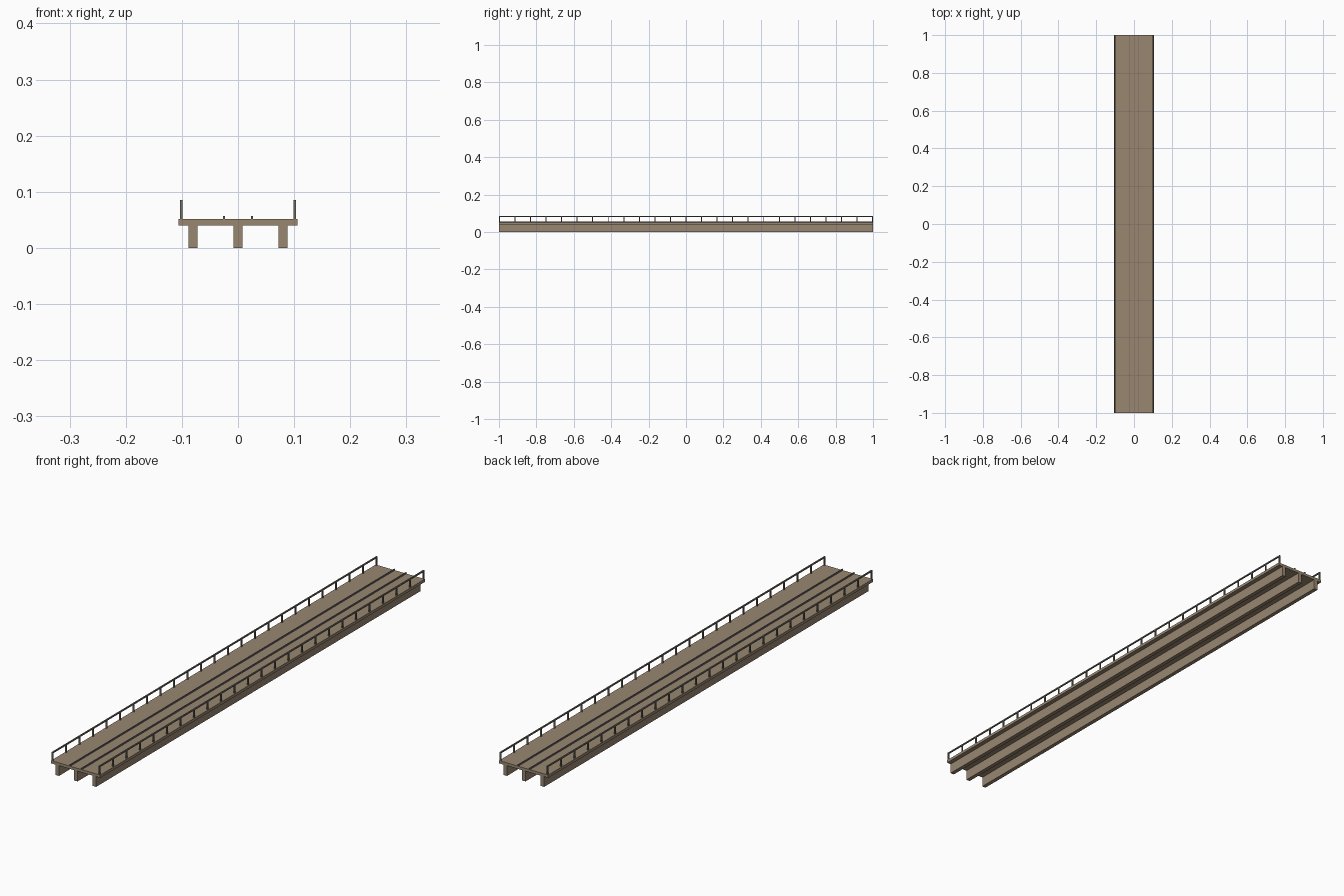
import bpy
import bmesh
from mathutils import Matrix, Vector

cube = bpy.data.objects.get("Cube")
if cube:
    bpy.data.objects.remove(cube, do_unlink=True)


def material(name, rgb):
    mat = bpy.data.materials.new(name)
    mat.use_nodes = True
    color = (*rgb, 1)
    mat.diffuse_color = color
    mat.node_tree.nodes["Principled BSDF"].inputs["Base Color"].default_value = color
    return mat


def boxes(name, mat, parts):
    """One object from a list of (low corner, high corner) boxes."""
    bm = bmesh.new()
    for low, high in parts:
        low, high = Vector(low), Vector(high)
        place = Matrix.Translation((low + high) / 2) @ Matrix.Diagonal((*(high - low), 1))
        bmesh.ops.create_cube(bm, size=1, matrix=place)
    mesh = bpy.data.meshes.new(name)
    bm.to_mesh(mesh)
    bm.free()
    mesh.materials.append(mat)
    obj = bpy.data.objects.new(name, mesh)
    bpy.context.collection.objects.link(obj)
    return obj


concrete = material("brown concrete", (0.319, 0.242, 0.166))
railing = material("grey railing metal", (0.175, 0.162, 0.128))
steel = material("grey rail steel", (0.162, 0.145, 0.155))

END = 1.0
DECK_LOW, DECK_TOP, RAIL_TOP = 0.040, 0.051, 0.085
BAYS = 24
bar = 0.0025

# Deck slab
boxes("deck", concrete, [((-0.106, -END, DECK_LOW), (0.106, END, DECK_TOP))])

# Longitudinal girders
for name, x in (("right_girder", -0.08), ("middle_girder", 0), ("left_girder", 0.08)):
    boxes(name, concrete, [((x - 0.008, -END, 0), (x + 0.008, END, DECK_LOW))])

for side, s in (("right", -1), ("left", 1)):
    # Running rail
    x = s * 0.025
    boxes(side + "_track_rail", steel,
          [((x - 0.0017, -END, DECK_TOP), (x + 0.0017, END, 0.0565))])

    # Handrail and its evenly spaced posts
    x = s * 0.101
    boxes(side + "_handrail", railing,
          [((x - bar, -END, RAIL_TOP - 2 * bar), (x + bar, END, RAIL_TOP))])
    span = END - bar
    centres = [-span + 2 * span * i / BAYS for i in range(BAYS + 1)]
    boxes(side + "_railing_posts", railing,
          [((x - bar, y - bar, DECK_TOP), (x + bar, y + bar, RAIL_TOP - 2 * bar))
           for y in centres])
